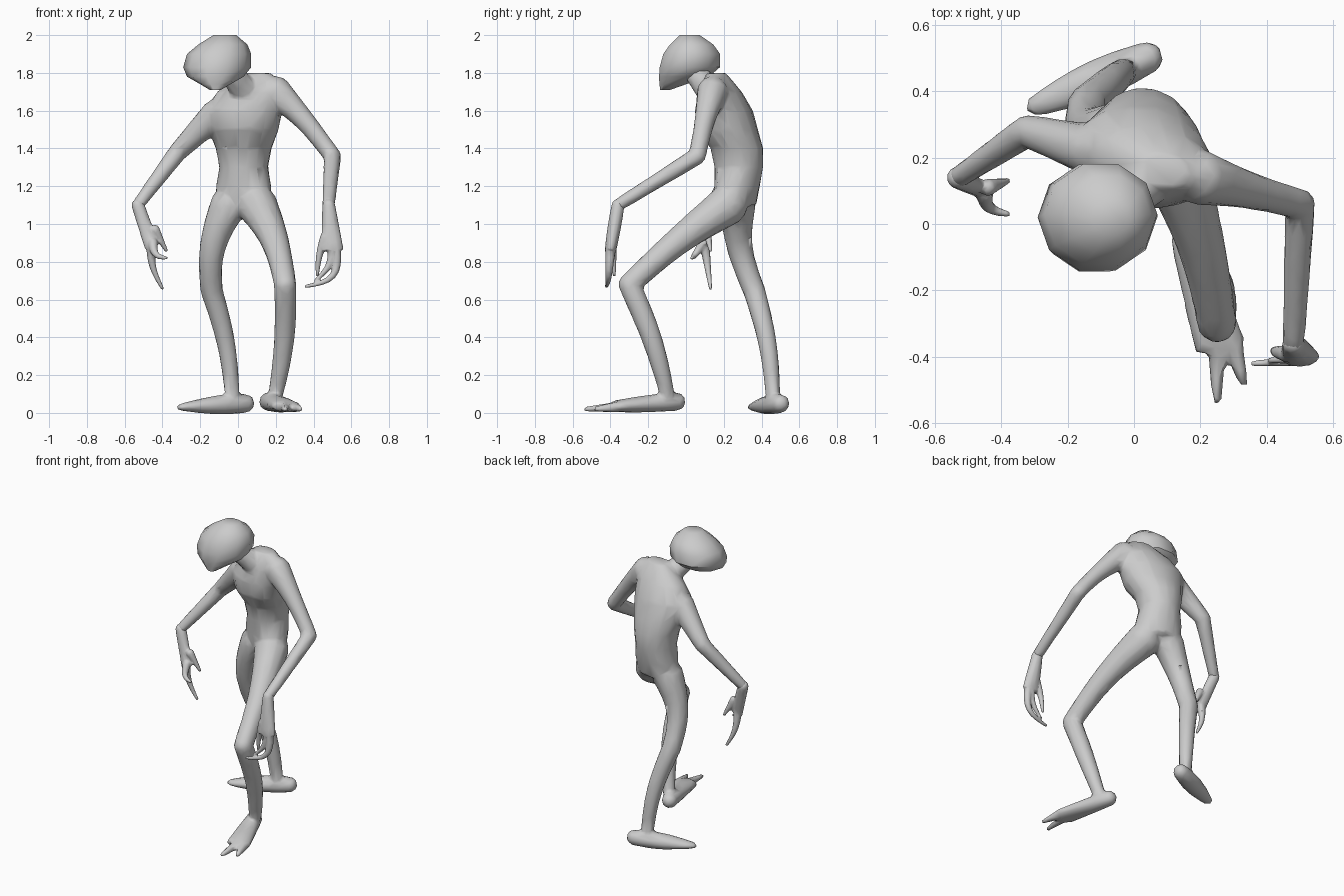
import bpy
import bmesh
from math import cos, sin, pi, tau
from mathutils import Vector, Matrix

if "Cube" in bpy.data.objects:
    bpy.data.objects.remove(bpy.data.objects["Cube"])

GREY = (.6, .6, .6, 1)
UP = Vector((0, 0, 1))
ACROSS = Vector((1, 0, 0))

skin = bpy.data.materials.new("grey_skin")
skin.use_nodes = True
skin.diffuse_color = GREY
skin.node_tree.nodes["Principled BSDF"].inputs["Base Color"].default_value = GREY


def loft(bm, stations, side, sides):
    """Closed tube through (centre, axis, width, depth) stations."""
    rings = []
    for centre, axis, width, depth in stations:
        u = (side - axis * side.dot(axis)).normalized()
        v = axis.cross(u)
        angles = [tau * k / sides for k in range(sides)]
        rings.append([bm.verts.new(centre + u * width * cos(a) + v * depth * sin(a))
                      for a in angles])
    for low, high in zip(rings, rings[1:]):
        for k in range(sides):
            following = (k + 1) % sides
            bm.faces.new((low[k], low[following], high[following], high[k]))
    bm.faces.new(rings[0][::-1])
    bm.faces.new(rings[-1])


def limb(bm, start, end, thick, thin, bend=(0, 0, 0), swell=0, flat=1, end_flat=1, side=None):
    """Tapering tube with rounded ends, which may bend, swell and flatten midway."""
    start, end, bend = Vector(start), Vector(end), Vector(bend)
    steps = 8
    stations = []
    for i in range(steps + 1):
        t = i / steps
        arch = sin(pi * t)
        axis = (end - start + bend * pi * cos(pi * t)).normalized()
        width = thick + (thin - thick) * t + swell * arch
        depth = width * (flat + (end_flat - flat) * t)
        stations.append((start.lerp(end, t) + bend * arch, axis, width, depth))
    loft(bm, stations, side or (end - start).cross(UP), sides=12)
    for centre, axis, width, depth in (stations[0], stations[-1]):
        bmesh.ops.create_icosphere(bm, subdivisions=2, radius=depth,
                                   matrix=Matrix.Translation(centre))


def finish(bm, name):
    """Turn the bmesh into a smooth-shaded object."""
    bmesh.ops.recalc_face_normals(bm, faces=bm.faces)
    mesh = bpy.data.meshes.new(name)
    bm.to_mesh(mesh)
    bm.free()
    mesh.materials.append(skin)
    ob = bpy.data.objects.new(name, mesh)
    bpy.context.collection.objects.link(ob)
    bpy.ops.object.select_all(action='DESELECT')
    ob.select_set(True)
    bpy.context.view_layer.objects.active = ob
    bpy.ops.object.shade_smooth_by_angle(angle=pi / 4)
    return ob


def blend(ob, voxel, smoothing, ratio):
    """Fuse overlapping limbs into one low-poly skin."""
    remesh = ob.modifiers.new("fuse", 'REMESH')
    remesh.mode = 'VOXEL'
    remesh.voxel_size = voxel
    remesh.use_smooth_shade = True
    relax = ob.modifiers.new("relax", 'SMOOTH')
    relax.factor = .5
    relax.iterations = smoothing
    reduce = ob.modifiers.new("reduce", 'DECIMATE')
    reduce.ratio = ratio


# Joints of the crouching pose
left_hip, left_knee, left_ankle = (.1, .22, 1.1), (.25, -.3, .68), (.2, -.1, .1)
right_hip, right_knee, right_ankle = (-.05, .27, 1.1), (-.14, .36, .65), (-.03, .46, .1)
left_shoulder, left_elbow, left_wrist = (.2, .14, 1.7), (.5, .06, 1.36), (.48, -.36, 1.1)
right_shoulder, right_elbow, right_wrist = (-.12, .22, 1.58), (-.32, .28, 1.38), (-.53, .14, 1.1)
left_heel, left_ball = (.16, -.05, .06), (.26, -.37, .035)
right_heel, right_toe = (.04, .5, .05), (-.31, .35, .03)
neck_base, skull_base = (.06, .15, 1.68), (-.06, .03, 1.82)

body = bmesh.new()

# Torso: level sections from pelvis to shoulders, twisted and leaning to one side
depth_positions = (.27, .27, .28, .27, .22, .2, .18, .16)
widths = (.14, .15, .13, .15, .19, .21, .18, .08)
depths = (.1, .12, .13, .14, .16, .15, .11, .05)
torso = []
for i, (y, width, depth) in enumerate(zip(depth_positions, widths, depths)):
    height = 1.1 + i / 10
    lean = max(0, height - 1.6) / 3
    torso.append((Vector((.03 + lean, y, height)), UP, width, depth))
loft(body, torso, side=Vector((1, -.25, 0)), sides=16)
limb(body, neck_base, skull_base, .08, .055)

# Legs
limb(body, left_hip, left_knee, .11, .06, bend=(.02, 0, .02), swell=-.01)
limb(body, left_knee, left_ankle, .06, .04, bend=(.02, .02, 0), swell=.005)
limb(body, right_hip, right_knee, .1, .06, bend=(-.04, -.03, 0), swell=-.01)
limb(body, right_knee, right_ankle, .06, .04, bend=(.02, .02, 0))

# Feet, the left one with two toes
limb(body, left_heel, left_ball, .05, .08, end_flat=.4)
limb(body, (.25, -.37, .03), (.25, -.53, .02), .03, .015)
limb(body, (.3, -.37, .03), (.33, -.48, .02), .03, .015)
limb(body, right_heel, right_toe, .05, .03, swell=.02, end_flat=.6)

# Arms
limb(body, left_shoulder, left_elbow, .085, .047, bend=(0, 0, .02), swell=-.01)
limb(body, left_elbow, left_wrist, .047, .034)
limb(body, right_shoulder, right_elbow, .08, .05)
limb(body, right_elbow, right_wrist, .05, .033)
blend(finish(body, "body"), voxel=.011, smoothing=7, ratio=.06)

# Hands: a flat palm and three curled digits
left_palm, right_palm = (.5, -.4, .86), (-.455, .1, .88)
left_digits = [
    ((.52, -.4, .86), (.36, -.42, .67), (.06, 0, -.04)),
    ((.5, -.4, .84), (.41, -.41, .7), (.02, 0, 0)),
    ((.46, -.39, .93), (.42, -.38, .73), (-.01, 0, 0)),
]
right_digits = [
    ((-.46, .1, .88), (-.4, .13, .66), (-.02, 0, 0)),
    ((-.45, .09, .9), (-.38, .03, .82), (-.02, -.01, -.02)),
    ((-.44, .11, .97), (-.38, .13, .86), (0, 0, 0)),
]
for name, wrist, palm, spread, digits in (
        ("left_hand", left_wrist, left_palm, .06, left_digits),
        ("right_hand", right_wrist, right_palm, .04, right_digits)):
    hand = bmesh.new()
    limb(hand, wrist, palm, .034, spread, end_flat=.5, side=ACROSS)
    for knuckle, tip, curl in digits:
        limb(hand, knuckle, tip, .026, .009, bend=curl)
    blend(finish(hand, name), voxel=.005, smoothing=4, ratio=.08)

# Head: broad dome over a narrow, forward chin
head_sections = [
    (-.12, -.11, 1.71, .03), (-.12, -.07, 1.74, .08), (-.12, -.01, 1.78, .15),
    (-.11, .02, 1.83, .18), (-.1, .03, 1.9, .17), (-.08, .03, 1.95, .13),
    (-.07, .02, 2, .06),
]
head = bmesh.new()
loft(head, [(Vector((x, y, z)), UP, r, r * .93) for x, y, z, r in head_sections],
     side=ACROSS, sides=10)
finish(head, "head")
